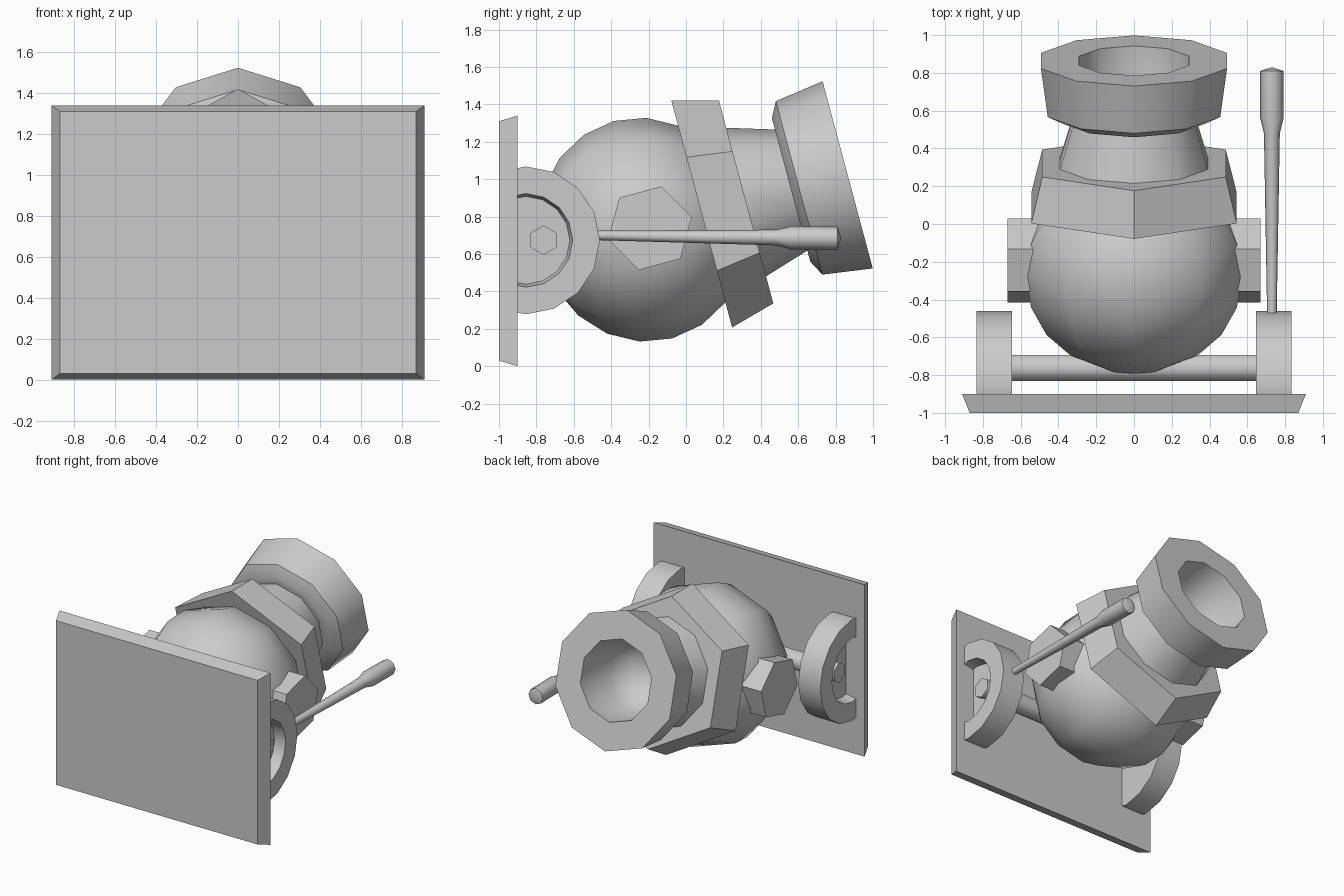
import bpy, bmesh, math
from mathutils import Matrix, Vector

cube = bpy.data.objects.get("Cube")
if cube:
    bpy.data.objects.remove(cube, do_unlink=True)

grey = bpy.data.materials.new("plain_grey")
grey.use_nodes = True
grey.diffuse_color = (0.6, 0.6, 0.6, 1)
grey.node_tree.nodes["Principled BSDF"].inputs["Base Color"].default_value = (0.6, 0.6, 0.6, 1)


def frame(origin, axis, up):
    """Matrix whose local z runs along axis and local x along up."""
    z = Vector(axis).normalized()
    y = z.cross(Vector(up)).normalized()
    x = y.cross(z)
    m = Matrix((x, y, z)).transposed().to_4x4()
    m.translation = Vector(origin)
    return m


def finish(name, bm, smooth=0):
    bmesh.ops.recalc_face_normals(bm, faces=bm.faces[:])
    mesh = bpy.data.meshes.new(name)
    bm.to_mesh(mesh)
    bm.free()
    mesh.materials.append(grey)
    obj = bpy.data.objects.new(name, mesh)
    bpy.context.collection.objects.link(obj)
    if smooth:
        bpy.ops.object.select_all(action='DESELECT')
        obj.select_set(True)
        bpy.context.view_layer.objects.active = obj
        bpy.ops.object.shade_smooth_by_angle(angle=math.radians(smooth))
    return obj


def lathe(profile, sides, matrix):
    """Turn (distance along axis, radius) points; the ends sit on the axis."""
    bm = bmesh.new()
    rings = []
    for a, r in profile:
        if r == 0:
            rings.append([bm.verts.new((0, 0, a))] * sides)
        else:
            turn = [2 * math.pi * i / sides for i in range(sides)]
            rings.append([bm.verts.new((r * math.cos(t), r * math.sin(t), a)) for t in turn])
    for p, q in zip(rings, rings[1:]):
        for i in range(sides):
            j = (i + 1) % sides
            corners = list(dict.fromkeys((p[i], p[j], q[j], q[i])))
            bm.faces.new(corners)
    bm.transform(matrix)
    return bm


# Barrel parts share one axis, raised 15 degrees
tilt = math.radians(15)
barrel = frame((0, -0.23, 0.73), (0, math.cos(tilt), math.sin(tilt)), (0, 0, 1))

# Round rear body: slightly squashed ten-sided ball, closed inside the collar
ball = [(-0.56, 0)]
for k in range(1, 9):
    t = math.pi * k / 10
    ball.append((-0.56 * math.cos(t), 0.602 * math.sin(t)))
ball.append((ball[-1][0], 0))
finish("round_body", lathe(ball, 10, barrel), 45)

# Six-sided tapered collar
finish("hex_collar", lathe([(0.325, 0), (0.325, 0.628), (0.571, 0.561), (0.571, 0)], 6, barrel))

# Neck, flared muzzle and hollow bore
finish("neck_and_muzzle", lathe([
    (0.46, 0), (0.46, 0.445), (0.82, 0.335), (0.82, 0.397), (0.864, 0.48),
    (1.133, 0.518), (1.133, 0.305), (0.8, 0.285), (0.67, 0.2), (0.6, 0)], 10, barrel), 45)

# Hexagonal side pins
pin = frame((0, -0.193, 0.738), (1, 0, 0), (0, math.cos(tilt), math.sin(tilt)))
finish("side_pins", lathe([(-0.67, 0), (-0.67, 0.231), (0.67, 0.231), (0.67, 0)], 6, pin))

# Axle with six sides
axle = frame((0, -0.762, 0.674), (1, 0, 0), (0, 0, 1))
finish("axle", lathe([(-0.79, 0), (-0.79, 0.079), (0.79, 0.079), (0.79, 0)], 6, axle), 65)

# Recessed wheels cut flat against the plate
for name, side in (("left_wheel", 1), ("right_wheel", -1)):
    bm = lathe([(0.645, 0), (0.645, 0.395), (0.835, 0.395), (0.835, 0.25),
                (0.75, 0.235), (0.75, 0)], 16,
               frame((0, -0.856, 0.673), (side, 0, 0), (0, 0, 1)))
    bmesh.ops.bisect_plane(bm, geom=bm.verts[:] + bm.edges[:] + bm.faces[:],
                           plane_co=(0, -0.9, 0), plane_no=(0, -1, 0), clear_outer=True)
    bmesh.ops.holes_fill(bm, edges=[e for e in bm.edges if e.is_boundary], sides=0)
    finish(name, bm, 35)

# Lever with a thicker grip
lever = frame((0.73, -0.5, 0.7), (0, 1, -0.012), (0, 0, 1))
finish("lever", lathe([(0, 0), (0, 0.025), (0.98, 0.042), (1.06, 0.062),
                       (1.31, 0.062), (1.33, 0)], 8, lever), 50)

# Front plate with bevelled edges
bm = bmesh.new()
bmesh.ops.create_cube(bm, size=1)
for v in bm.verts:
    front = v.co.y < 0
    half_x, half_z = (0.87, 0.64) if front else (0.91, 0.67)
    v.co = (math.copysign(half_x, v.co.x), -1 if front else -0.9,
            0.67 + math.copysign(half_z, v.co.z))
finish("front_plate", bm)
